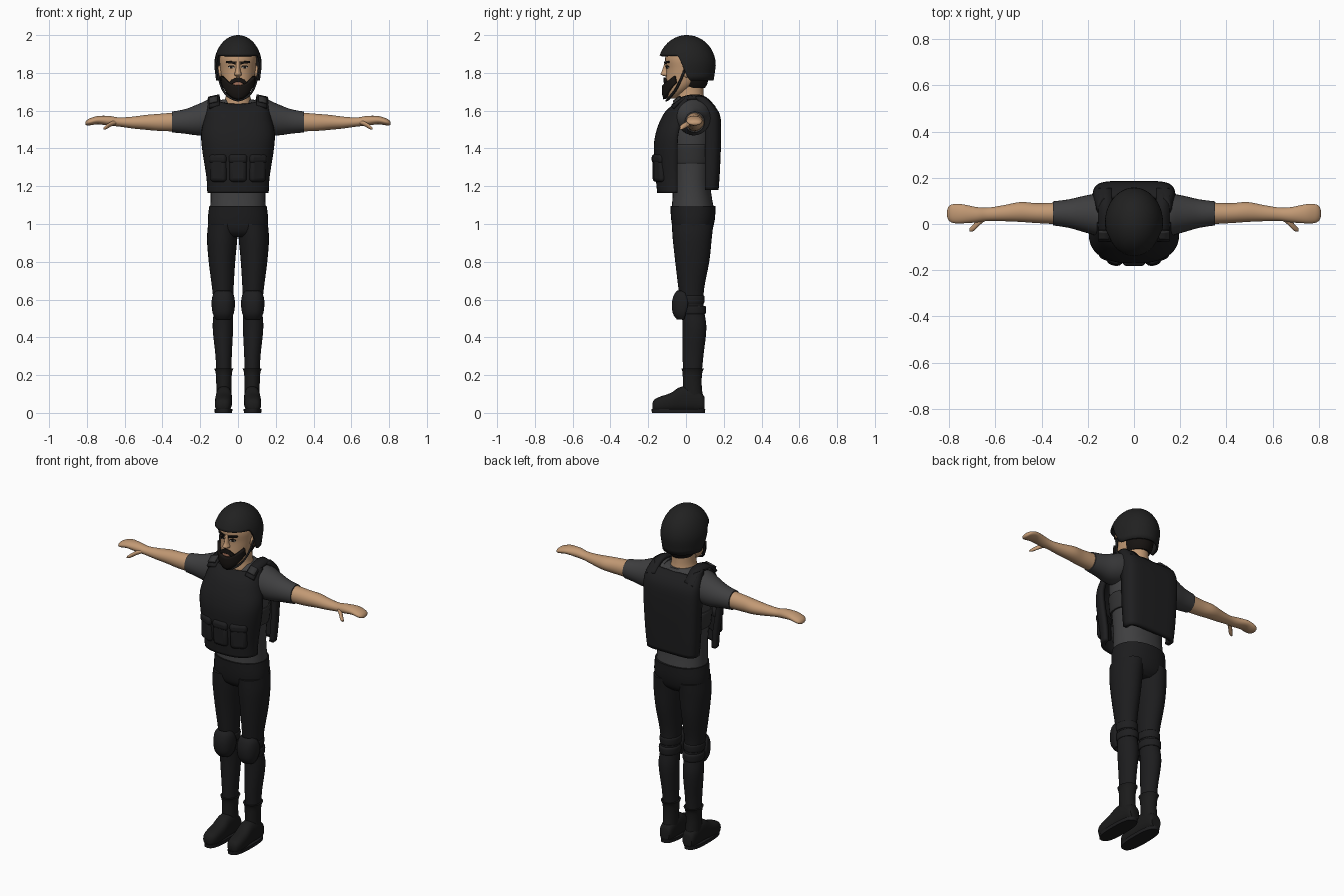
import bpy, bmesh, math
from mathutils import Matrix, Vector

cube = bpy.data.objects.get("Cube")
if cube:
    bpy.data.objects.remove(cube, do_unlink=True)


def material(name, *rgb):
    mat = bpy.data.materials.new(name)
    mat.use_nodes = True
    mat.diffuse_color = (*rgb, 1)
    mat.node_tree.nodes["Principled BSDF"].inputs["Base Color"].default_value = (*rgb, 1)
    return mat


VEST = material("vest black", .013, .013, .014)
HELMET = material("helmet black", .015, .015, .015)
PANTS = material("trouser black", .012, .012, .013)
BOOT = material("boot black", .011, .011, .011)
SHIRT = material("shirt grey", .05, .05, .052)
BAND = material("band grey", .032, .032, .033)
SKIN = material("skin", .54, .32, .175)
HAIR = material("dark hair", .009, .007, .006)
EYE = material("eye white", .5, .46, .4)
LIP = material("lip", .36, .16, .1)


def finish(name, bm, mat, mirror=False, thick=0, bevel=0):
    """Turn a bmesh into a smooth shaded object with its modifiers."""
    bmesh.ops.remove_doubles(bm, verts=bm.verts, dist=.0002)
    bmesh.ops.recalc_face_normals(bm, faces=bm.faces)
    mesh = bpy.data.meshes.new(name)
    bm.to_mesh(mesh)
    bm.free()
    mesh.materials.append(mat)
    obj = bpy.data.objects.new(name, mesh)
    bpy.context.collection.objects.link(obj)
    bpy.ops.object.select_all(action='DESELECT')
    obj.select_set(True)
    bpy.context.view_layer.objects.active = obj
    bpy.ops.object.shade_smooth_by_angle(angle=math.radians(50))
    if thick:
        mod = obj.modifiers.new("Thickness", 'SOLIDIFY')
        mod.thickness, mod.offset = thick, 0
    if bevel:
        mod = obj.modifiers.new("Round", 'BEVEL')
        mod.width, mod.segments = bevel, 3
    if mirror:
        obj.modifiers.new("Mirror", 'MIRROR')
    return obj


def smooth(rows, steps=4):
    """Resample rows of values with a Catmull-Rom spline."""
    out, last = [], len(rows) - 1
    for i in range(last):
        a, b, c, d = (rows[min(max(i + k, 0), last)] for k in (-1, 0, 1, 2))
        for s in range(steps):
            t = s / steps
            out.append([q + t / 2 * (r - p + t * (2 * p - 5 * q + 4 * r - w + t * (3 * (q - r) + w - p)))
                        for p, q, r, w in zip(a, b, c, d)])
    return out + [list(rows[-1])]


def power(v, e):
    return math.copysign(abs(v) ** e, v)


def grid(name, rows, mat, closed=False, caps=False, **mods):
    """Skin rows of points with quads."""
    bm = bmesh.new()
    vs = [[bm.verts.new(p) for p in row] for row in rows]
    n = len(vs[0])
    for low, high in zip(vs, vs[1:]):
        for i in range(n if closed else n - 1):
            j = (i + 1) % n
            bm.faces.new((low[i], low[j], high[j], high[i]))
    if caps:
        bm.faces.new(vs[0])
        bm.faces.new(vs[-1])
    return finish(name, bm, mat, **mods)


def loft(name, axis, rings, mat, box=1, sides=28, **mods):
    """Rings are (position along axis, two centre values, two radii)."""
    rows = []
    for t, a, b, ra, rb in smooth(rings):
        row = []
        for k in range(sides):
            g = 2 * math.pi * k / sides
            u, v = a + ra * power(math.cos(g), box), b + rb * power(math.sin(g), box)
            row.append({'x': (t, u, v), 'y': (u, t, v), 'z': (u, v, t)}[axis])
        rows.append(row)
    return grid(name, rows, mat, closed=True, caps=True, **mods)


def panel(name, rings, mat, cx=0, box=.8, dip=0, thick=.02, **mods):
    """Curved plate; rings are (height, half width, middle y, edge y)."""
    rows, data = [], smooth(rings)
    for i, (z, w, mid, edge) in enumerate(data):
        row = []
        for k in range(25):
            g = math.pi * (k / 24 - .5)
            c = max(math.cos(g), 0)
            drop = dip * c * c * (i / (len(data) - 1)) ** 4
            row.append((cx + w * power(math.sin(g), box), edge + (mid - edge) * c ** box, z - drop))
        rows.append(row)
    return grid(name, rows, mat, thick=thick, **mods)


def ribbon(name, path, width, mat, thick=.01, **mods):
    half = Vector(width) / 2
    rows = [(Vector(p) - half, Vector(p) + half) for p in smooth(path)]
    return grid(name, rows, mat, thick=thick, **mods)


def block(name, place, size, turn, mat, bevel):
    bm = bmesh.new()
    matrix = Matrix.Translation(place) @ Matrix.Rotation(turn, 4, 'Z') @ Matrix.Diagonal((*size, 1))
    bmesh.ops.create_cube(bm, size=1, matrix=matrix)
    return finish(name, bm, mat, bevel=bevel)


# Shirt and trousers
loft("shirt", 'z', [(1.07, 0, .037, .148, .113), (1.2, 0, .03, .145, .1), (1.35, 0, .03, .155, .11),
                    (1.48, 0, .03, .17, .12), (1.58, 0, .035, .165, .1), (1.63, 0, .04, .13, .085),
                    (1.66, 0, .04, .08, .07)], SHIRT, box=.9)
loft("hips", 'z', [(.93, 0, .035, .1, .07), (.96, 0, .035, .15, .1), (1.02, 0, .037, .16, .115),
                   (1.095, 0, .037, .152, .12)], PANTS, box=.9)
loft("trouser_legs", 'z', [(.2, .075, .034, .04, .048), (.3, .076, .037, .043, .055), (.45, .08, .045, .054, .063),
                           (.55, .078, .035, .05, .06), (.65, .08, .028, .056, .067), (.8, .085, .033, .07, .09),
                           (.92, .084, .033, .08, .103), (1, .08, .035, .078, .11)], PANTS, mirror=True)

# Knee pads and their straps
panel("knee_pads", [(.5, .03, -.04, -.01), (.53, .046, -.06, 0), (.58, .052, -.065, .01),
                    (.62, .046, -.055, 0), (.64, .03, -.04, -.01)], VEST, cx=.078, mirror=True)
for label, z, y in (("lower", .545, .038), ("upper", .6, .03)):
    loft(label + "_knee_straps", 'z', [(z - .022, .078, y, .053, .063), (z - .014, .078, y, .057, .067),
                                       (z + .014, .078, y, .058, .068), (z + .022, .078, y, .054, .064)],
         VEST, mirror=True)

# Boots
loft("boot_shafts", 'z', [(.05, .075, .038, .04, .055), (.15, .075, .033, .04, .05), (.21, .075, .034, .043, .052),
                          (.235, .075, .035, .051, .06)], BOOT, mirror=True)
loft("boot_feet", 'y', [(.097, .075, .05, .03, .035), (.08, .075, .058, .038, .05), (.03, .075, .072, .042, .065),
                        (-.03, .075, .072, .043, .065), (-.08, .077, .056, .045, .05), (-.14, .079, .045, .043, .04),
                        (-.168, .08, .04, .032, .03), (-.178, .08, .035, .015, .015)], BOOT, box=.8, mirror=True)
loft("boot_soles", 'z', [(0, .077, -.04, .046, .141), (.02, .077, -.04, .047, .142)], PANTS, box=.75, mirror=True)

# Sleeves, bare arms, hands and thumbs
loft("sleeves", 'x', [(.09, .04, 1.58, .085, .08), (.15, .04, 1.567, .092, .093), (.21, .043, 1.552, .08, .083),
                      (.28, .045, 1.543, .062, .065), (.35, .046, 1.54, .052, .055)], SHIRT, mirror=True)
loft("arms", 'x', [(.33, .046, 1.54, .047, .05), (.42, .047, 1.538, .043, .045), (.49, .052, 1.538, .043, .039),
                   (.56, .047, 1.537, .035, .031), (.63, .042, 1.54, .029, .024), (.68, .04, 1.546, .033, .026),
                   (.74, .044, 1.55, .041, .022), (.78, .045, 1.542, .041, .019), (.8, .046, 1.536, .032, .014),
                   (.808, .046, 1.533, .014, .006)], SKIN, mirror=True)
loft("thumbs", 'x', [(.64, .025, 1.54, .008, .01), (.67, .008, 1.53, .015, .013), (.695, -.016, 1.515, .015, .012),
                     (.712, -.026, 1.505, .007, .006)], SKIN, sides=14, mirror=True)

# Armour vest: plates, shoulder straps, side band
panel("vest_front", [(1.165, .15, -.14, -.045), (1.25, .155, -.148, -.045), (1.4, .178, -.158, -.045),
                     (1.48, .182, -.148, -.04), (1.55, .168, -.125, -.02), (1.61, .155, -.095, 0),
                     (1.66, .145, -.05, .01)], VEST, dip=.035, thick=.025)
panel("vest_back", [(1.18, .148, .16, .1), (1.3, .158, .168, .1), (1.5, .166, .174, .1),
                    (1.6, .164, .162, .09), (1.67, .145, .11, .05)], VEST, box=.4, dip=.035, thick=.025)
ribbon("shoulder_straps", [(.125, -.07, 1.62), (.125, -.03, 1.655), (.125, .04, 1.672), (.125, .1, 1.66),
                           (.125, .15, 1.61)], (.055, 0, -.012), VEST, thick=.018, mirror=True)
ribbon("strap_buckles", [(.13, -.065, 1.645), (.13, -.03, 1.672)], (.045, 0, -.01), BAND, mirror=True)
loft("side_band", 'z', [(1.32, 0, .03, .158, .113), (1.33, 0, .03, .164, .118), (1.41, 0, .03, .172, .122),
                        (1.42, 0, .03, .166, .118)], BAND, box=.9)

# Three pouches with flaps
for label, x, y, turn in (("right", -.1, -.133, -.45), ("middle", 0, -.15, 0), ("left", .1, -.133, .45)):
    block(label + "_pouch", (x, y, 1.29), (.092, .055, .135), turn, VEST, .02)
    block(label + "_pouch_flap", (x, y, 1.345), (.098, .064, .05), turn, VEST, .018)

# Neck and head
loft("neck", 'z', [(1.59, 0, .035, .09, .085), (1.64, 0, .022, .075, .08), (1.69, 0, .02, .063, .073),
                   (1.8, 0, .02, .062, .072)], SKIN)
skull = [(1.665, 0, -.075, .028, .028), (1.69, 0, -.058, .054, .052), (1.72, 0, -.036, .072, .074),
         (1.76, 0, -.012, .084, .095), (1.82, 0, 0, .094, .104), (1.88, 0, 0, .098, .11), (1.95, 0, .005, .08, .095)]
loft("head", 'z', skull, SKIN)
loft("back_hair", 'z', [(1.72, 0, .035, .06, .065), (1.75, 0, .035, .075, .08), (1.82, 0, .03, .092, .09)], HAIR)
loft("nose", 'z', [(1.782, 0, -.1, .012, .012), (1.792, 0, -.105, .02, .03), (1.815, 0, -.1, .013, .026),
                   (1.86, 0, -.1, .011, .012)], SKIN, sides=14)
loft("ears", 'x', [(.085, .0, 1.805, .014, .026), (.1, .003, 1.808, .018, .032), (.107, .005, 1.81, .01, .02)],
     SKIN, sides=14, mirror=True)


def face_patch(name, mat, x0, x1, bottom, top, lift, thick=.008, **mods):
    """Thin patch that hugs the face between two height rules."""
    rings, rows = smooth(skull, 12), []
    for i in range(7):
        row = []
        for k in range(17):
            u = 2 * k / 16 - 1
            x = x0 + (x1 - x0) * k / 16
            z = bottom(u) + (top(u) - bottom(u)) * i / 6
            ring = min(rings, key=lambda r: abs(r[0] - z))
            y = ring[2] - (ring[4] + lift) * math.sqrt(max(0, 1 - (x / (ring[3] + lift)) ** 2))
            row.append((x, y, z))
        rows.append(row)
    return grid(name, rows, mat, thick=thick, **mods)


# Beard, moustache, lips, eyes and brows
face_patch("beard", HAIR, -.084, .084, lambda u: 1.662 + .085 * u * u, lambda u: 1.733 + .05 * u * u, .008, .018)
face_patch("moustache", HAIR, -.05, .05, lambda u: 1.752 - .028 * u * u, lambda u: 1.775 - .03 * u * u, .006, .012)
face_patch("lips", LIP, -.024, .024, lambda u: 1.734 + .004 * u * u, lambda u: 1.752 - .005 * u * u, .003)
face_patch("eyes", EYE, .02, .05, lambda u: 1.824 + .004 * u * u, lambda u: 1.836 - .005 * u * u, .002, .004, mirror=True)
face_patch("pupils", HAIR, .029, .041, lambda u: 1.824, lambda u: 1.836, .004, .004, mirror=True)
face_patch("eyelids", HAIR, .018, .052, lambda u: 1.836 - .005 * u * u, lambda u: 1.84 - .005 * u * u, .003, .005, mirror=True)
face_patch("brows", HAIR, .014, .062, lambda u: 1.85 + .004 * u, lambda u: 1.862 + .002 * u, .004, .007, mirror=True)

# Helmet with a raised brow and low sides, and the chin straps
rows = [[] for _ in range(15)]
for k in range(64):
    g = 2 * math.pi * k / 64
    t = min(max((abs(math.degrees(math.pi - abs(g - math.pi))) - 68) / 30, 0), 1)
    rim = 1.89 - .13 * t * t * (3 - 2 * t)
    for i, row in enumerate(rows):
        z = rim + (1.994 - rim) * math.sin(math.pi / 2 * i / 14)
        r = math.sqrt(max(0, 1 - ((z - 1.84) / .154) ** 2)) if z > 1.84 else 1 - .08 * (1.84 - z) / .08
        row.append((.12 * r * math.sin(g), .005 - .147 * r * math.cos(g), z))
grid("helmet", rows, HELMET, closed=True, thick=.012)
ribbon("chin_straps", [(.108, -.005, 1.82), (.101, -.025, 1.77), (.08, -.055, 1.71), (.045, -.085, 1.672),
                       (0, -.1, 1.655)], (0, .016, .008), VEST, thick=.008, mirror=True)
